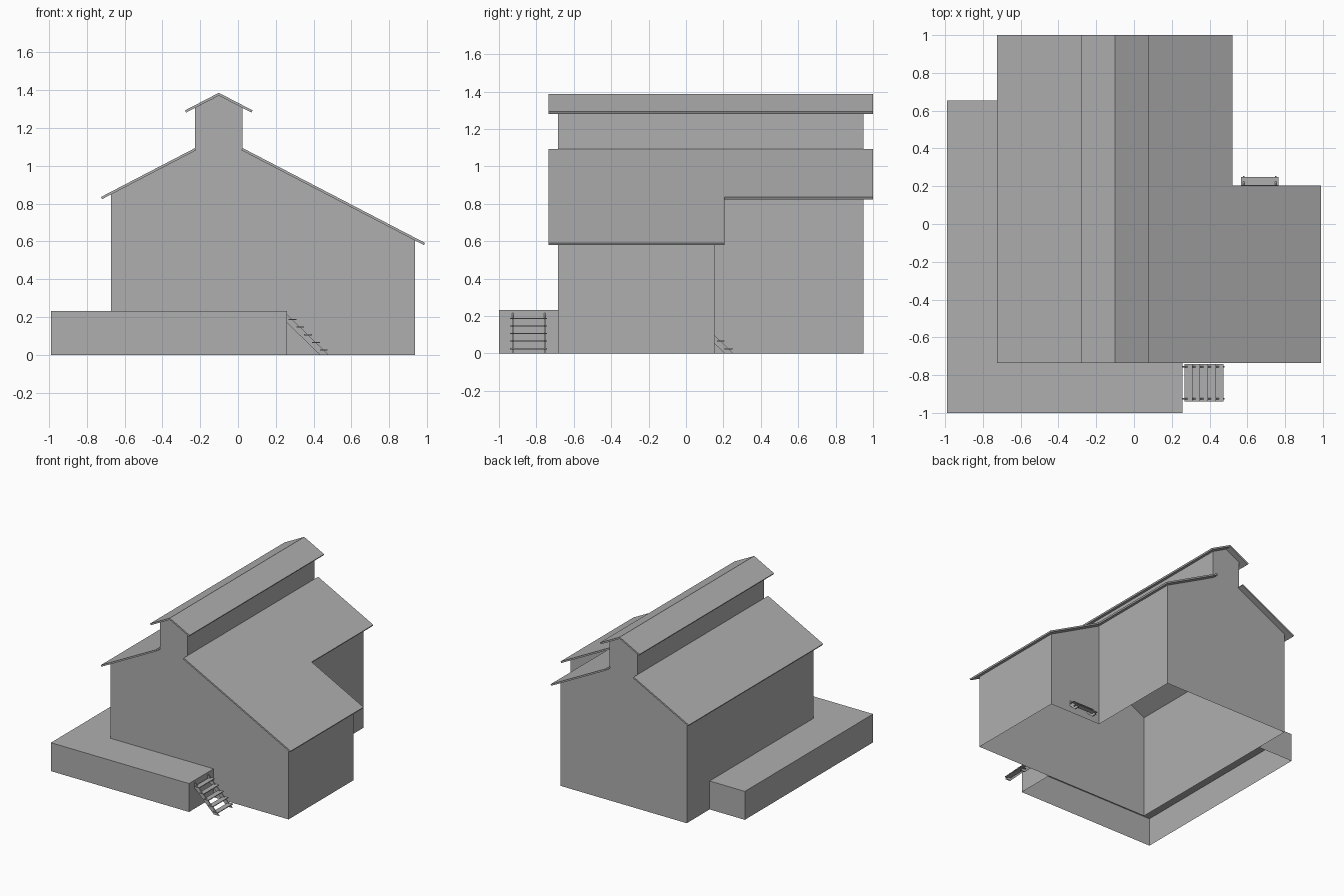
import bpy, bmesh
from mathutils import Vector

if "Cube" in bpy.data.objects:
    bpy.data.objects.remove(bpy.data.objects["Cube"])

S = 0.52             # roof pitch
T = 0.013            # roof thickness
V = 0.0147           # the same thickness measured vertically
CX, HW = -0.1015, 0.1255   # clerestory centre and half width
SHOULDER, PEAK = 1.094, 1.386
Y0, Y1 = -0.684, 0.95      # gable walls
RY0, RY1 = -0.735, 1.0     # roof ends

# One mid-dark grey for the whole model
GREY = bpy.data.materials.new("dark_grey")
GREY.diffuse_color = (0.43, 0.43, 0.43, 1)
GREY.use_nodes = True
GREY.node_tree.nodes["Principled BSDF"].inputs["Base Color"].default_value = GREY.diffuse_color


def finish(name, bm):
    bmesh.ops.remove_doubles(bm, verts=bm.verts, dist=1e-5)
    bmesh.ops.recalc_face_normals(bm, faces=bm.faces)
    me = bpy.data.meshes.new(name)
    bm.to_mesh(me)
    bm.free()
    me.materials.append(GREY)
    ob = bpy.data.objects.new(name, me)
    bpy.context.collection.objects.link(ob)
    return ob


def add_face(bm, pts):
    return bm.faces.new([bm.verts.new(p) for p in pts])


def add_prism(bm, pts, vec):
    """Closed solid: polygon swept along a vector."""
    pts = [Vector(p) for p in pts]
    vec = Vector(vec)
    far = [p + vec for p in pts]
    add_face(bm, pts)
    add_face(bm, far[::-1])
    for i in range(len(pts)):
        j = (i + 1) % len(pts)
        add_face(bm, [pts[i], far[i], far[j], pts[j]])


def roof_z(x):
    """Top surface of the main roof."""
    return SHOULDER - S * (abs(x - CX) - HW)


# House walls: open shell with a notch at the back right
XL, XN, XR, YN = -0.672, 0.469, 0.936, 0.152
L, R = CX - HW, CX + HW
wall = lambda x: roof_z(x) - V
sh, cap, top = SHOULDER - V, PEAK - V - S * HW, PEAK - V
upper = [(R, sh), (R, cap), (CX, top), (L, cap), (L, sh), (XL, wall(XL)), (XL, 0)]
bm = bmesh.new()
for y, x in ((Y0, XR), (Y1, XN)):
    add_face(bm, [(px, y, pz) for px, pz in [(x, 0), (x, wall(x))] + upper])
add_face(bm, [(XN, YN, 0), (XR, YN, 0), (XR, YN, wall(XR)), (XN, YN, wall(XN))])
for x, a, b, z0, z1 in ((XL, Y1, Y0, 0, wall(XL)), (XR, Y0, YN, 0, wall(XR)),
                        (XN, YN, Y1, 0, wall(XN)), (L, Y1, Y0, sh, cap), (R, Y0, Y1, sh, cap)):
    add_face(bm, [(x, a, z0), (x, b, z0), (x, b, z1), (x, a, z1)])
finish("house_walls", bm)

# Main roof slopes; the right one is L-shaped around the notch
XE, XM, YM = 0.99, 0.522, 0.205
plans = {
    "roof_left": [(L, RY0), (L, RY1), (-0.725, RY1), (-0.725, RY0)],
    "roof_right": [(R, RY0), (XE, RY0), (XE, YM), (XM, YM), (XM, RY1), (R, RY1)],
}
for name, plan in plans.items():
    side = 1 if name == "roof_right" else -1
    down = Vector((-S * side, 0, -1)).normalized() * T
    bm = bmesh.new()
    add_prism(bm, [(x, y, roof_z(x)) for x, y in plan], down)
    finish(name, bm)

# Clerestory roof: chevron section
w = 0.179
ze = PEAK - S * w
dx, dz = 0.006, 0.0115
section = [(CX - w, ze), (CX, PEAK), (CX + w, ze),
           (CX + w - dx, ze - dz), (CX, PEAK - V), (CX - w + dx, ze - dz)]
bm = bmesh.new()
add_prism(bm, [(x, RY0, z) for x, z in section], (0, RY1 - RY0, 0))
finish("clerestory_roof", bm)

# Deck: L-shaped top with outer skirts, open below
H, XD = 0.232, 0.258
loop = [(XL, 0.655), (-0.99, 0.655), (-0.99, -1.0), (XD, -1.0), (XD, Y0)]
bm = bmesh.new()
add_face(bm, [(x, y, H) for x, y in loop + [(XL, Y0)]])
for (xa, ya), (xb, yb) in zip(loop, loop[1:]):
    add_face(bm, [(xa, ya, 0), (xb, yb, 0), (xb, yb, H), (xa, ya, H)])
finish("deck", bm)


def stairs(name, to_world, z_top, drop, treads, width):
    """Steps running outward along u, with v across, from a wall at u = 0."""
    def solid(part, profile, v0, v1):
        bm = bmesh.new()
        a = [Vector(to_world(u, v0, z)) for u, z in profile]
        add_prism(bm, a, Vector(to_world(0, v1, 0)) - Vector(to_world(0, v0, 0)))
        finish(name + part, bm)
    e = 0.008
    run = 1.03
    for i, v in enumerate((0.01, width - 0.01 - e)):
        solid(f"_stringer_{i + 1}", [(0, z_top), (z_top * run, 0),
              ((z_top - drop) * run, 0), (0, z_top - drop)], v, v + e)
    for i in range(treads):
        z = 0.022 + 0.0405 * i
        u = z_top * run - 0.046 - 0.0415 * i
        solid(f"_tread_{i + 1}", [(u, z), (u + 0.041, z), (u + 0.041, z + 0.006), (u, z + 0.006)],
              0, width)


# Deck stairs run toward +x, side steps run toward +y
stairs("deck_stairs", lambda u, v, z: (XD + u, -0.94 + v, z), 0.215, 0.045, 5, 0.198)
stairs("side_steps", lambda u, v, z: (0.567 + v, YN + u, z), 0.098, 0.045, 2, 0.198)
